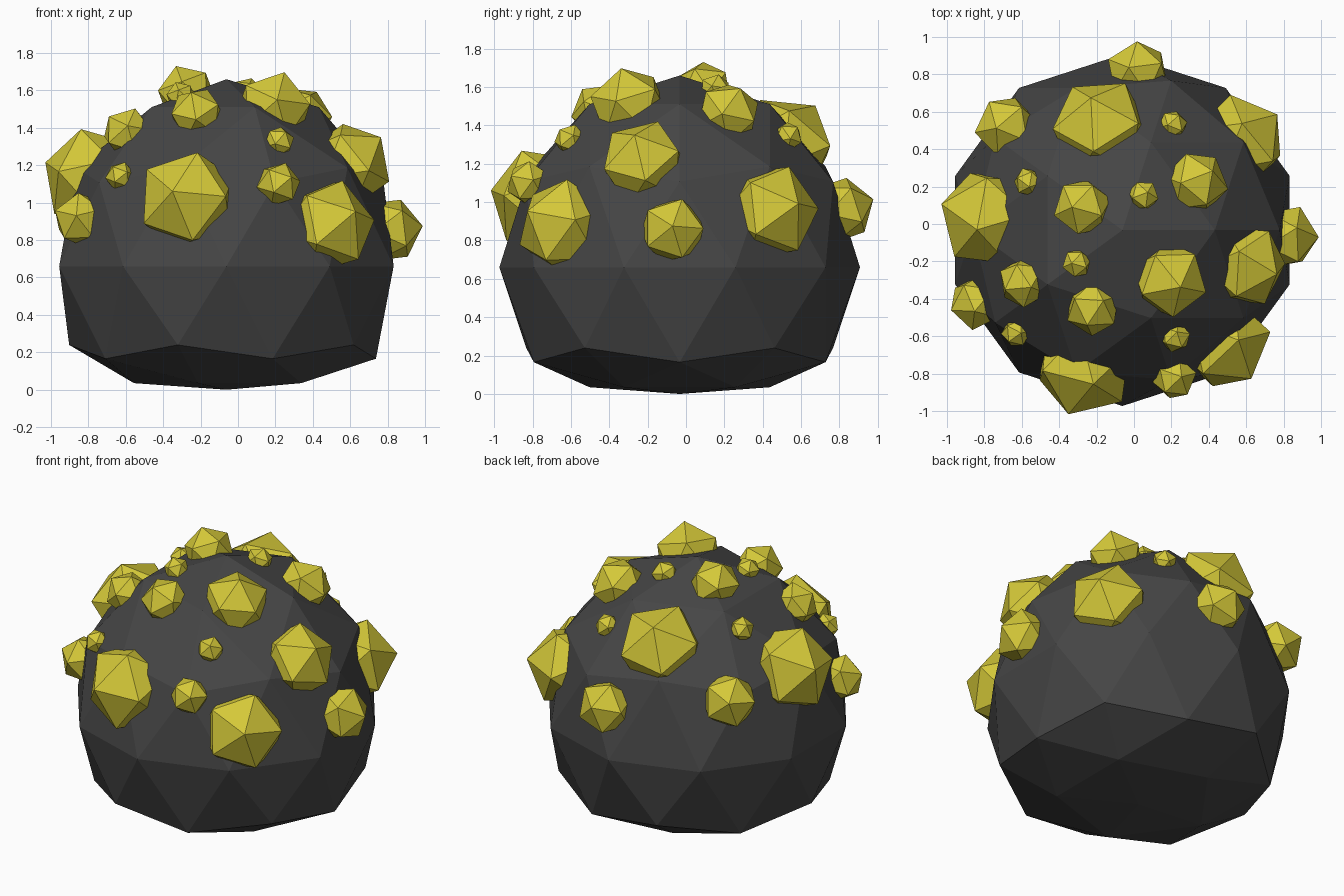
import bpy, bmesh
from mathutils import Vector, Matrix
from mathutils.bvhtree import BVHTree

cube = bpy.data.objects.get("Cube")
if cube:
    bpy.data.objects.remove(cube, do_unlink=True)


def make_material(name, rgb):
    mat = bpy.data.materials.new(name)
    mat.use_nodes = True
    mat.diffuse_color = (*rgb, 1)
    bsdf = mat.node_tree.nodes["Principled BSDF"]
    bsdf.inputs["Base Color"].default_value = (*rgb, 1)
    bsdf.inputs["Roughness"].default_value = 0.8
    return mat


def add_object(name, bm, mat):
    mesh = bpy.data.meshes.new(name)
    bm.to_mesh(mesh)
    mesh.materials.append(mat)
    obj = bpy.data.objects.new(name, mesh)
    bpy.context.collection.objects.link(obj)
    return obj


rock_grey = make_material("rock_grey", (0.06, 0.06, 0.06))
crystal_yellow = make_material("crystal_yellow", (0.66, 0.58, 0.04))

# Boulder: low-poly sphere, slightly stretched above its waist, flattened below
RADIUS, WAIST = 0.94, 0.66
rock = bmesh.new()
bmesh.ops.create_icosphere(rock, subdivisions=2, radius=1)
for v in rock.verts:
    z = v.co.z
    if z > 0:
        height = WAIST + z
    elif z > -0.6:
        height = WAIST + RADIUS * z
    else:
        height = 0.235 * (1 + z)
    v.co = (RADIUS * v.co.x - 0.062, RADIUS * v.co.y - 0.033, height)
rock.normal_update()
add_object("boulder", rock, rock_grey)
surface = BVHTree.FromBMesh(rock)

# Crystals: rough position and radius; each sits on the nearest rock face
crystals = [
    # large
    (-0.20, 0.58, 1.38, 0.275), (0.62, 0.48, 0.96, 0.26),
    (-0.84, 0.05, 1.15, 0.28), (-0.28, -0.80, 1.02, 0.28),
    (0.53, -0.70, 0.90, 0.26), (0.66, -0.24, 1.26, 0.235),
    (0.21, -0.31, 1.57, 0.21),
    # medium
    (-0.69, 0.53, 1.08, 0.175), (0.02, 0.84, 0.97, 0.175),
    (-0.29, 0.09, 1.62, 0.16), (0.36, 0.24, 1.50, 0.175),
    (0.86, -0.07, 0.86, 0.18), (-0.61, -0.32, 1.39, 0.14),
    (-0.84, -0.42, 0.91, 0.15), (-0.23, -0.48, 1.51, 0.15),
    (0.20, -0.80, 1.09, 0.12),
    # small
    (0.22, 0.55, 1.36, 0.08), (-0.58, 0.23, 1.42, 0.08),
    (0.06, 0.16, 1.62, 0.085), (-0.31, -0.22, 1.60, 0.08),
    (-0.63, -0.58, 1.14, 0.08), (0.23, -0.62, 1.34, 0.085),
]
for i, (x, y, z, r) in enumerate(crystals, 1):
    spot, normal, _, _ = surface.find_nearest(Vector((x, y, z)))
    centre = spot - normal * max(0, r - 0.18) * 0.8
    turn = normal.to_track_quat('Z', 'Y').to_matrix().to_4x4()
    bm = bmesh.new()
    bmesh.ops.create_icosphere(bm, subdivisions=1, radius=r,
                               matrix=Matrix.Translation(centre) @ turn)
    add_object(f"crystal_{i}", bm, crystal_yellow)
    bm.free()
rock.free()
